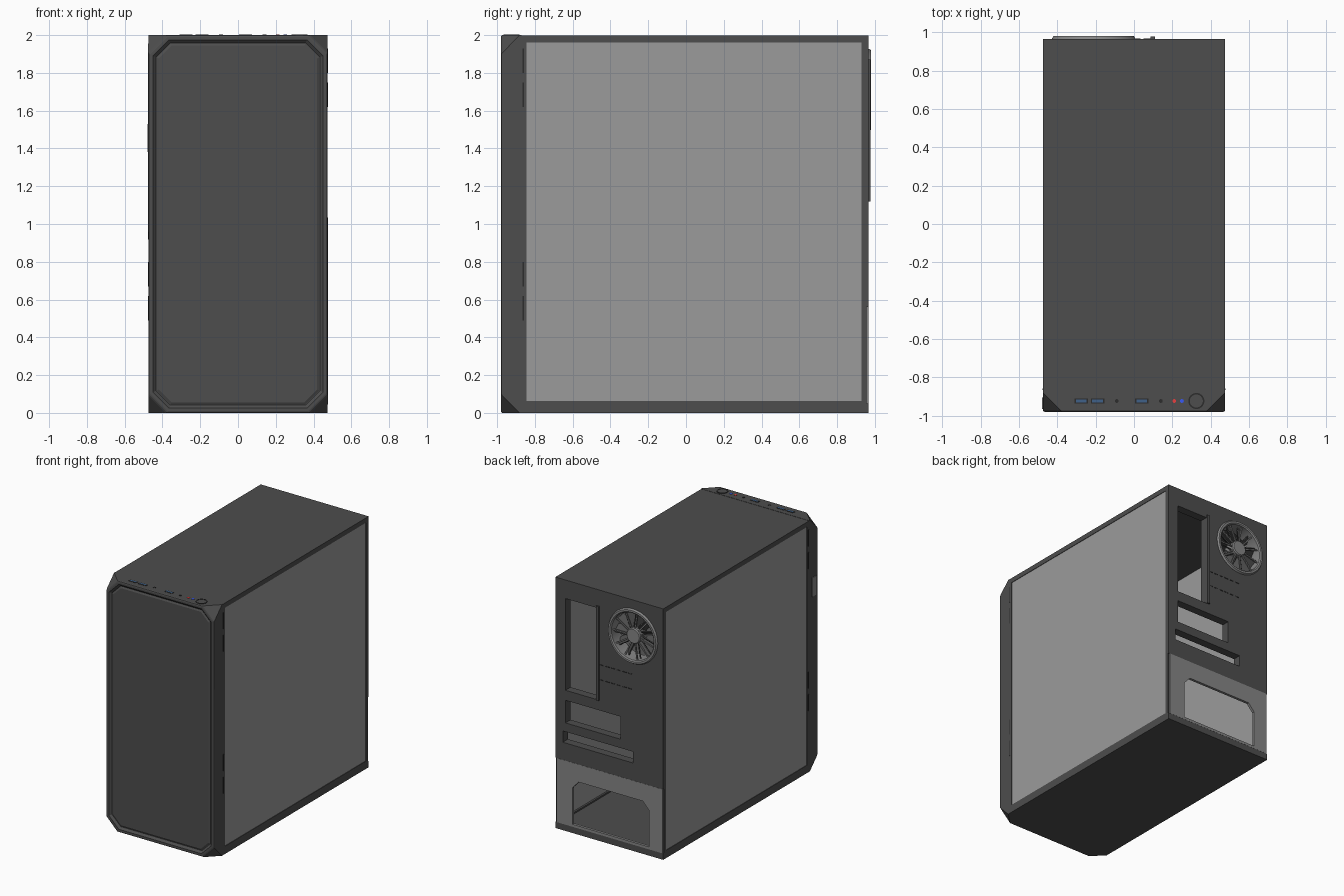
import bpy, bmesh, math
from mathutils import Vector, Matrix

if "Cube" in bpy.data.objects:
    bpy.data.objects.remove(bpy.data.objects["Cube"])


def mat(name, r, g, b):
    m = bpy.data.materials.new(name)
    m.diffuse_color = (r, g, b, 1)
    m.use_nodes = True
    m.node_tree.nodes["Principled BSDF"].inputs["Base Color"].default_value = m.diffuse_color
    return m


DARK = mat("dark_shell", 0.075, 0.075, 0.075)
BLACK = mat("black", 0.025, 0.025, 0.025)
PANEL = mat("side_grey", 0.33, 0.33, 0.33)
METAL = mat("metal_grey", 0.24, 0.24, 0.24)
BLUE = mat("blue", 0.04, 0.10, 0.9)
PORT = mat("port_blue", 0.05, 0.12, 0.25)
RED = mat("red", 0.8, 0.05, 0.05)


def finish(name, bm, material):
    bmesh.ops.recalc_face_normals(bm, faces=bm.faces)
    me = bpy.data.meshes.new(name)
    bm.to_mesh(me)
    bm.free()
    ob = bpy.data.objects.new(name, me)
    bpy.context.collection.objects.link(ob)
    if material:
        me.materials.append(material)
    return ob


def box_bm(x, y, z):
    bm = bmesh.new()
    bmesh.ops.create_cube(bm, size=1)
    for v in bm.verts:
        v.co = Vector([a[0] if c < 0 else a[1] for a, c in zip((x, y, z), v.co)])
    return bm


def box(name, x, y, z, material=DARK):
    return finish(name, box_bm(x, y, z), material)


def prism(name, pts, y, material=DARK):
    """Profile in x,z extruded along y."""
    bm = bmesh.new()
    f = bm.faces.new([bm.verts.new((px, y[0], pz)) for px, pz in pts])
    top = bmesh.ops.extrude_face_region(bm, geom=[f])["geom"]
    bmesh.ops.translate(bm, vec=(0, y[1] - y[0], 0),
                        verts=[g for g in top if isinstance(g, bmesh.types.BMVert)])
    return finish(name, bm, material)


def lathe(name, profile, center, material, axis="Y", n=40, closed=True):
    """Spin (radius, depth) points around an axis through center."""
    bm = bmesh.new()
    rings = []
    for r, d in profile:
        ring = []
        for i in range(n):
            a = 2 * math.pi * i / n
            c, s = r * math.cos(a), r * math.sin(a)
            p = (c, d, s) if axis == "Y" else (c, s, d)
            ring.append(bm.verts.new(Vector(center) + Vector(p)))
        rings.append(ring)
    pairs = list(zip(rings, rings[1:])) + ([(rings[-1], rings[0])] if closed else [])
    for a, b in pairs:
        for i in range(n):
            j = (i + 1) % n
            bm.faces.new((a[i], a[j], b[j], b[i]))
    if not closed:
        bm.faces.new(rings[0])
        bm.faces.new(rings[-1])
    for f in bm.faces:
        f.smooth = True
    ob = finish(name, bm, material)
    bpy.ops.object.select_all(action="DESELECT")
    ob.select_set(True)
    bpy.context.view_layer.objects.active = ob
    bpy.ops.object.shade_smooth_by_angle(angle=math.radians(30))
    return ob


def cut(ob, cutter):
    m = ob.modifiers.new("cut", "BOOLEAN")
    m.operation, m.solver, m.object = "DIFFERENCE", "EXACT", cutter
    bpy.context.view_layer.objects.active = ob
    bpy.ops.object.modifier_apply(modifier=m.name)
    bpy.data.objects.remove(cutter)


W, FRONT, BACK = 0.475, -0.98, 0.965
FAN = (-0.21, 0, 1.71)

# Shell: top, floor and slim side frames
box("top_cover", (-W, W), (-0.87, BACK), (1.96, 1.998))
box("floor", (-W, W), (-0.87, BACK), (0, 0.05))
for side, s in (("right", 1), ("left", -1)):
    def sx(a, b):
        return tuple(sorted((s * a, s * b)))
    box(side + "_bottom_rail", sx(0.44, W), (-0.87, 0.955), (0.05, 0.062))
    box(side + "_back_post", sx(0.45, W), (0.93, 0.955), (0.05, 1.96))
    box(side + "_front_post", sx(0.44, W), (-0.87, -0.845), (0.05, 1.96))
    box(side + "_panel", sx(0.455, 0.471), (-0.845, 0.93), (0.062, 1.96), PANEL)
    # Slim vent slits along the front seam
    for i, z in enumerate((0.49, 0.67, 1.62, 1.80)):
        box(f"{side}_vent_{i}", sx(0.47, 0.4765), (-0.866, -0.858), (z, z + 0.13), BLACK)

# Front panel: block with cut corners and a recessed octagonal face
bm = box_bm((-W, W), (FRONT, -0.87), (0, 2))
for x in (-1, 1):
    for z in (-1, 1):
        n = Vector((x, -1, z)).normalized()
        geom = bm.verts[:] + bm.edges[:] + bm.faces[:]
        res = bmesh.ops.bisect_plane(bm, geom=geom, plane_co=(x * W, -0.88, 1 + z),
                                     plane_no=n, clear_outer=True)
        edges = [e for e in res["geom_cut"] if isinstance(e, bmesh.types.BMEdge)]
        bmesh.ops.edgeloop_fill(bm, edges=edges)
bmesh.ops.recalc_face_normals(bm, faces=bm.faces)
rim = [e for e in bm.edges if all(abs(v.co.y - FRONT) < 1e-4 for v in e.verts)]
bmesh.ops.bevel(bm, geom=rim, offset=0.01, segments=2, profile=0.5, affect="EDGES")
bm.normal_update()
face = max((f for f in bm.faces if f.normal.y < -0.99), key=lambda f: f.calc_area())
for t, d in ((0.016, 0), (0.018, -0.016), (0.004, 0), (0.012, 0.006)):
    bmesh.ops.inset_region(bm, faces=[face], thickness=t, depth=d)
finish("front_panel", bm, DARK)

# Small plate on the left of the front panel
box("left_badge_plate", (-0.479, -0.47), (-0.965, -0.905), (1.38, 1.53), METAL)

# Control strip on top
for i, x in enumerate((-0.275, -0.19, 0.04)):
    box(f"port_frame_{i}", (x - 0.035, x + 0.035), (-0.936, -0.91), (1.99, 2.002), BLACK)
    box(f"port_tongue_{i}", (x - 0.028, x + 0.028), (-0.93, -0.916), (1.99, 2.003), PORT)
for name, x, m in (("audio_jack_a", -0.09, BLACK), ("audio_jack_b", 0.14, BLACK),
                   ("reset_light", 0.21, RED), ("drive_light", 0.25, BLUE)):
    lathe(name, [(0.01, 0), (0.01, 0.013)], (x, -0.923, 1.99), m, "Z", 16, False)
lathe("power_ring", [(0.034, 0), (0.034, 0.014), (0.042, 0.014), (0.042, 0)],
      (0.325, -0.923, 1.99), BLACK, "Z", 32)
lathe("power_button", [(0.033, 0), (0.033, 0.012)], (0.325, -0.923, 1.99), DARK, "Z", 32, False)

# Back plate with fan hole, connector window and card slots
plate = box("back_plate", (-W, W), (0.945, BACK), (0.56, 1.97))
cut(plate, lathe("fan_cutter", [(0.205, 0.8), (0.205, 1.1)], FAN, None, n=40, closed=False))
windows = (("connector_window", 0.11, 0.386, 1.12, 1.85),
           ("upper_slot", -0.10, 0.386, 0.86, 1.04),
           ("lower_slot", -0.21, 0.41, 0.70, 0.79))
for name, x0, x1, z0, z1 in windows:
    cut(plate, box(name + "_cutter", (x0, x1), (0.8, 1.1), (z0, z1)))
    # Inward lips around each opening
    box(name + "_lip_top", (x0, x1), (0.90, 0.95), (z1, z1 + 0.008))
    box(name + "_lip_bottom", (x0, x1), (0.90, 0.95), (z0 - 0.008, z0))
    box(name + "_lip_left", (x0 - 0.008, x0), (0.90, 0.95), (z0, z1))
    box(name + "_lip_right", (x1, x1 + 0.008), (0.90, 0.95), (z0, z1))
box("window_flange", (0.085, 0.11), (0.95, 0.978), (1.12, 1.87))

# Pressed dashes on the back plate
for row, z in enumerate((1.40, 1.28)):
    for i in range(6):
        x = -0.20 + i * 0.05
        box(f"dash_{row}_{i}", (x, x + 0.035), (0.96, 0.967), (z, z + 0.008), BLACK)

# Power supply plate with a chamfered opening, and the shelf above
psu = box("supply_plate", (-0.47, 0.465), (0.945, 0.966), (0.05, 0.56), METAL)
cut(psu, prism("supply_cutter", [(-0.35, 0.07), (0.324, 0.07), (0.324, 0.36), (0.27, 0.42),
                                 (-0.296, 0.42), (-0.35, 0.36)], (0.8, 1.1)))

# Rear fan: ring, hub, spokes and pitched blades
lathe("fan_ring", [(0.186, 0.86), (0.186, 0.972), (0.195, 0.98), (0.21, 0.98),
                   (0.218, 0.966), (0.204, 0.95), (0.204, 0.86)], FAN, METAL, n=48)
lathe("fan_hub", [(0.062, 0.87), (0.062, 0.958), (0.055, 0.966)], FAN, METAL, n=32, closed=False)
for i in range(11):
    a = 2 * math.pi * i / 11
    place = Matrix.Translation(FAN) @ Matrix.Rotation(a, 4, "Y")
    bm = box_bm((0.055, 0.182), (-0.004, 0.004), (-0.035, 0.035))
    bm.transform(place @ Matrix.Translation((0, 0.91, 0)) @ Matrix.Rotation(math.radians(50), 4, "X"))
    finish(f"fan_blade_{i}", bm, DARK)
    bm = box_bm((0.055, 0.19), (0.945, 0.955), (-0.005, 0.005))
    bm.transform(place)
    finish(f"fan_spoke_{i}", bm, METAL)
